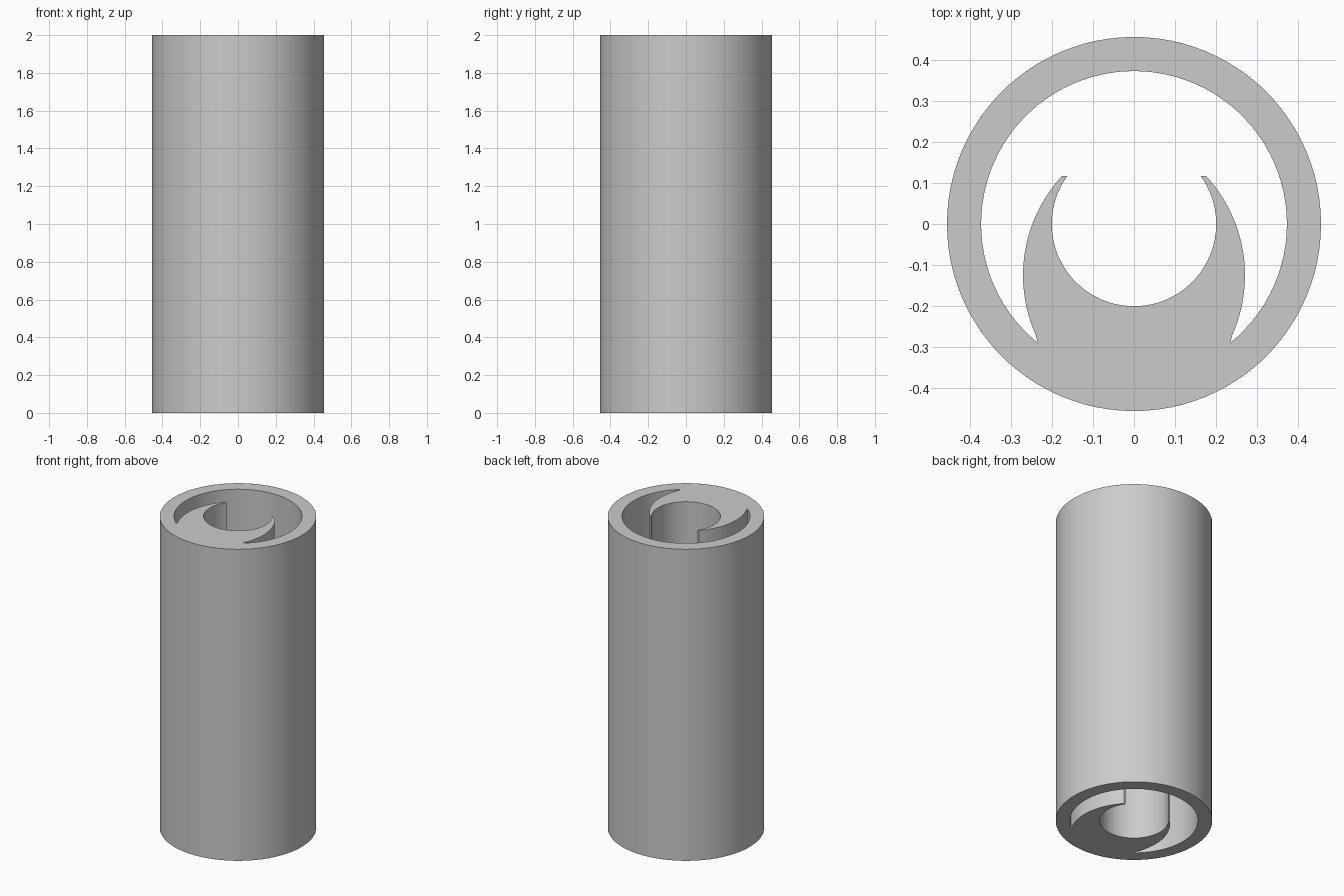
import bpy
import bmesh
from math import cos, sin, pi, radians, atan2, sqrt

if "Cube" in bpy.data.objects:
    bpy.data.objects.remove(bpy.data.objects["Cube"], do_unlink=True)

HEIGHT = 2.0
OUTER, INNER, BORE = 0.455, 0.372, 0.2
TIP_Y = 0.117                    # height of the arm tips in plan
ARM_X, ARM_Y, ARM_R = -0.086, -0.125, 0.356   # arc on the back of the left arm


def arc(cx, cy, r, start, end, n):
    """Points along a circular arc, both ends included."""
    return [(cx + r * cos(start + (end - start) * i / n),
             cy + r * sin(start + (end - start) * i / n)) for i in range(n + 1)]


def mirror(points):
    return [(-x, y) for x, y in reversed(points)]


# Outer wall outline
outer_loop = arc(0, 0, OUTER, 0, 2 * pi, 96)[:-1]

# Channel outline: sleeve wall, arm backs, arm tips and bore in one loop
root = radians(-51)
root_x, root_y = INNER * cos(root), INNER * sin(root)
arm_back = arc(ARM_X, ARM_Y, ARM_R,
               atan2(TIP_Y - ARM_Y, sqrt(ARM_R ** 2 - (TIP_Y - ARM_Y) ** 2)),
               atan2(root_y - ARM_Y, root_x - ARM_X), 24)
bore_tip = atan2(TIP_Y, sqrt(BORE ** 2 - TIP_Y ** 2))
sleeve = arc(0, 0, INNER, root, pi - root, 72)
bore = arc(0, 0, BORE, -pi - bore_tip, bore_tip, 60)
channel_loop = sleeve + mirror(arm_back)[1:] + bore + arm_back[:-1]

# Fill the cross-section and extrude it to full height
bm = bmesh.new()
for loop in (outer_loop, channel_loop):
    verts = [bm.verts.new((x, y, 0)) for x, y in loop]
    for a, b in zip(verts, verts[1:] + verts[:1]):
        bm.edges.new((a, b))
bmesh.ops.triangle_fill(bm, use_beauty=True, use_dissolve=False, edges=bm.edges[:])
section = bmesh.ops.extrude_face_region(bm, geom=bm.faces[:])
top = [g for g in section["geom"] if isinstance(g, bmesh.types.BMVert)]
bmesh.ops.translate(bm, verts=top, vec=(0, 0, HEIGHT))
bmesh.ops.recalc_face_normals(bm, faces=bm.faces[:])

mesh = bpy.data.meshes.new("clip_sleeve")
bm.to_mesh(mesh)
bm.free()
sleeve_obj = bpy.data.objects.new("clip_sleeve", mesh)
bpy.context.collection.objects.link(sleeve_obj)

# Plain grey material
grey = bpy.data.materials.new("light_grey")
grey.use_nodes = True
colour = (0.6, 0.6, 0.6, 1)
grey.diffuse_color = colour
grey.node_tree.nodes["Principled BSDF"].inputs["Base Color"].default_value = colour
mesh.materials.append(grey)

# Smooth walls, sharp rims
bpy.ops.object.select_all(action="DESELECT")
sleeve_obj.select_set(True)
bpy.context.view_layer.objects.active = sleeve_obj
bpy.ops.object.shade_smooth_by_angle(angle=radians(30))
